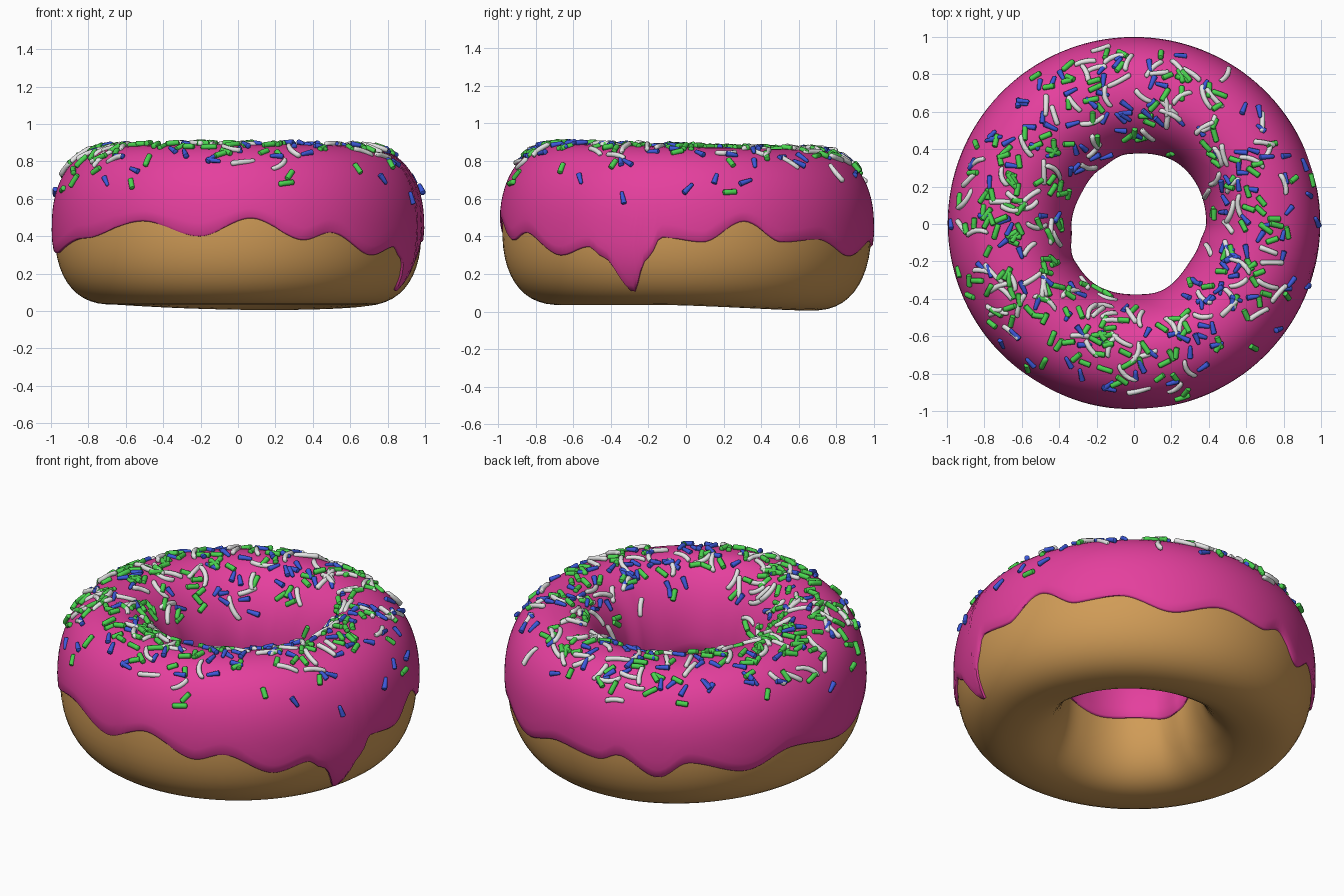
import bpy, math, random
from mathutils import Vector

if "Cube" in bpy.data.objects:
    bpy.data.objects.remove(bpy.data.objects["Cube"])

random.seed(11)
R, ZC = 0.67, 0.445
SKIN = 0.015      # icing thickness


def material(name, rgb):
    m = bpy.data.materials.new(name)
    m.diffuse_color = (*rgb, 1)
    m.use_nodes = True
    m.node_tree.nodes["Principled BSDF"].inputs["Base Color"].default_value = m.diffuse_color
    return m


DOUGH = material("golden dough", (0.63, 0.33, 0.095))
PINK = material("pink icing", (0.78, 0.05, 0.34))
GREEN = material("green", (0.07, 0.66, 0.08))
BLUE = material("blue", (0.045, 0.10, 0.70))
WHITE = material("white", (0.78, 0.78, 0.78))


def make(name, verts, faces, mat):
    me = bpy.data.meshes.new(name)
    me.from_pydata(verts, [], faces)
    me.materials.append(mat)
    me.update()
    ob = bpy.data.objects.new(name, me)
    bpy.context.collection.objects.link(ob)
    bpy.context.view_layer.objects.active = ob
    ob.select_set(True)
    bpy.ops.object.shade_smooth_by_angle(angle=math.radians(50))
    ob.select_set(False)
    return ob


def spow(v, e):
    return math.copysign(abs(v) ** e, v)


def lookup(table, deg):
    """Smoothly interpolate a table of (degrees, value) that spans a full turn."""
    first = table[0][0]
    deg = (deg - first) % 360 + first
    for (a0, z0), (a1, z1) in zip(table, table[1:]):
        if a0 <= deg <= a1:
            t = (deg - a0) / (a1 - a0)
            return z0 + (z1 - z0) * t * t * (3 - 2 * t)


# radius of the iced hole by direction
HOLE = [(0, .385), (50, .397), (95, .371), (122, .34), (152, .322), (186, .335), (212, .375),
        (239, .386), (270, .38), (290, .388), (326, .362), (344, .366), (360, .385)]

# lower edge of the icing on the outside: (angle in degrees, height)
EDGE = [(-172, .31), (-146, .39), (-121, .48), (-102, .40), (-86, .495), (-69, .38), (-60, .42),
        (-43, .30), (-32, .345), (-27, .29), (-18.5, .105), (-12, .29),
        (-8, .395), (5, .37), (18, .48), (31, .37), (45, .385), (62, .30), (80, .375), (96, .345),
        (103, .39), (116, .28), (126, .375), (145, .30), (161, .385), (188, .31)]


def surface(th, ph, off=0.0):
    """Point and normal on the lumpy ring; ph runs outer side -> top -> inner side."""
    cu, sw = math.cos(ph), math.sin(ph)
    a = 0.311 if cu > 0 else R - SKIN - lookup(HOLE, math.degrees(th))
    b = 0.416 if sw > 0 else 0.410
    # squareness of each quarter of the section: the inner top is the roundest
    N = 2.4 if sw < 0 else (2.3 if cu > 0 else 1.95)
    u, w = spow(cu, 2 / N), spow(sw, 2 / N)
    n = Vector((spow(u, N - 1) / a, spow(w, N - 1) / b)).normalized()
    r = R + a * u + off * n.x
    z = ZC + b * w + off * n.y
    c, s = math.cos(th), math.sin(th)
    if w > 0:    # top leans down towards the back
        z -= 0.016 * w * s
    else:        # base sags at the back
        z -= 0.030 * w * w * max(0, math.sin(th + 0.25)) ** 1.5
    return Vector((r * c, r * s + 0.004, z)), Vector((n.x * c, n.x * s, n.y))


def phi_at(z):
    return math.asin(spow(max(-1, min(1, (z - ZC) / 0.414)), 2.35 / 2))


def inner_edge(th):
    return 0.39 + 0.02 * math.sin(5 * th + 0.6) + 0.015 * math.sin(3 * th)


# dough ring
NT, NP = 96, 48
verts = [surface(2 * math.pi * i / NT, 2 * math.pi * (j + .5) / NP)[0] for i in range(NT) for j in range(NP)]
faces = [(i * NP + j, (i + 1) % NT * NP + j, (i + 1) % NT * NP + (j + 1) % NP, i * NP + (j + 1) % NP)
         for i in range(NT) for j in range(NP)]
make("dough_ring", verts, faces, DOUGH)

# icing coat: a thin skin from the wavy outer edge over the top into the hole
NT, NP = 240, 40
LIP = [-0.012, 0.006, 0.012]
verts = []
for i in range(NT):
    th = 2 * math.pi * i / NT
    p0 = phi_at(lookup(EDGE, 360 * i / NT))
    p1 = math.pi - phi_at(inner_edge(th))
    for j in range(NP):
        k = min(j, NP - 1 - j)
        off = LIP[k] if k < 3 else SKIN
        # tight rounded lip, then even spacing
        t = (0.0, 0.001, 0.006)[k] if k < 3 else 0.006 + 0.988 * (k - 2) / (NP - 5)
        t = t if j == k else 1 - t
        verts.append(surface(th, p0 + (p1 - p0) * t, off)[0])
faces = [(i * NP + j, (i + 1) % NT * NP + j, (i + 1) % NT * NP + j + 1, i * NP + j + 1)
         for i in range(NT) for j in range(NP - 1)]
make("icing", verts, faces, PINK)


def sprinkles(name, mat, counts, length, radius, bend, taper, sides=8):
    """Scatter small swept rods on the icing; counts gives how many per 30 degree sector."""
    verts, faces = [], []
    stations = [(-.5, .55), (-.44, 1), (-.2, 1), (0, 1), (.2, 1), (.44, 1), (.5, .55)]
    for sector in [i for i, c in enumerate(counts) for _ in range(c)]:
        th = math.radians(30 * (sector + random.random()))
        ph = 0
        while not math.radians(18) < ph < math.radians(160):
            ph = math.radians(random.gauss(91, 32))
        p, n = surface(th, ph, SKIN + radius * random.uniform(0.1, 0.8))
        t1 = Vector((-math.sin(th), math.cos(th), 0))
        t2 = n.cross(t1)
        a = random.uniform(0, 2 * math.pi)
        d = t1 * math.cos(a) + t2 * math.sin(a) + n * random.gauss(0, 0.06)
        d.normalize()
        side = n.cross(d).normalized()
        up = d.cross(side)
        ln = length * random.uniform(0.8, 1.15)
        cv = bend * random.uniform(-1, 1)
        base = len(verts)
        for s, f in stations:
            q = p + d * s * ln + side * cv * ln * (4 * s * s - .33) - n * (s * ln) ** 2 * 0.9
            rr = radius * f * (1 - taper * (s + .5))
            for m in range(sides):
                g = 2 * math.pi * m / sides
                verts.append(q + (side * math.cos(g) + up * math.sin(g)) * rr)
        for k in range(len(stations) - 1):
            for m in range(sides):
                m2 = (m + 1) % sides
                o = base + k * sides
                faces.append((o + m, o + m2, o + sides + m2, o + sides + m))
        faces.append(tuple(base + m for m in reversed(range(sides))))
        last = base + (len(stations) - 1) * sides
        faces.append(tuple(last + m for m in range(sides)))
    make(name, verts, faces, mat)


sprinkles("green_sprinkles", GREEN, [14, 8, 14, 14, 10, 32, 25, 20, 22, 14, 8, 14], 0.076, 0.0150, 0.0, 0.0)
sprinkles("blue_sprinkles", BLUE, [16, 7, 10, 16, 20, 7, 6, 9, 8, 10, 18, 16], 0.072, 0.0160, 0.0, 0.4)
sprinkles("white_sprinkles", WHITE, [8, 8, 12, 12, 5, 10, 12, 9, 12, 8, 6, 8], 0.128, 0.0150, 0.16, 0.1)
